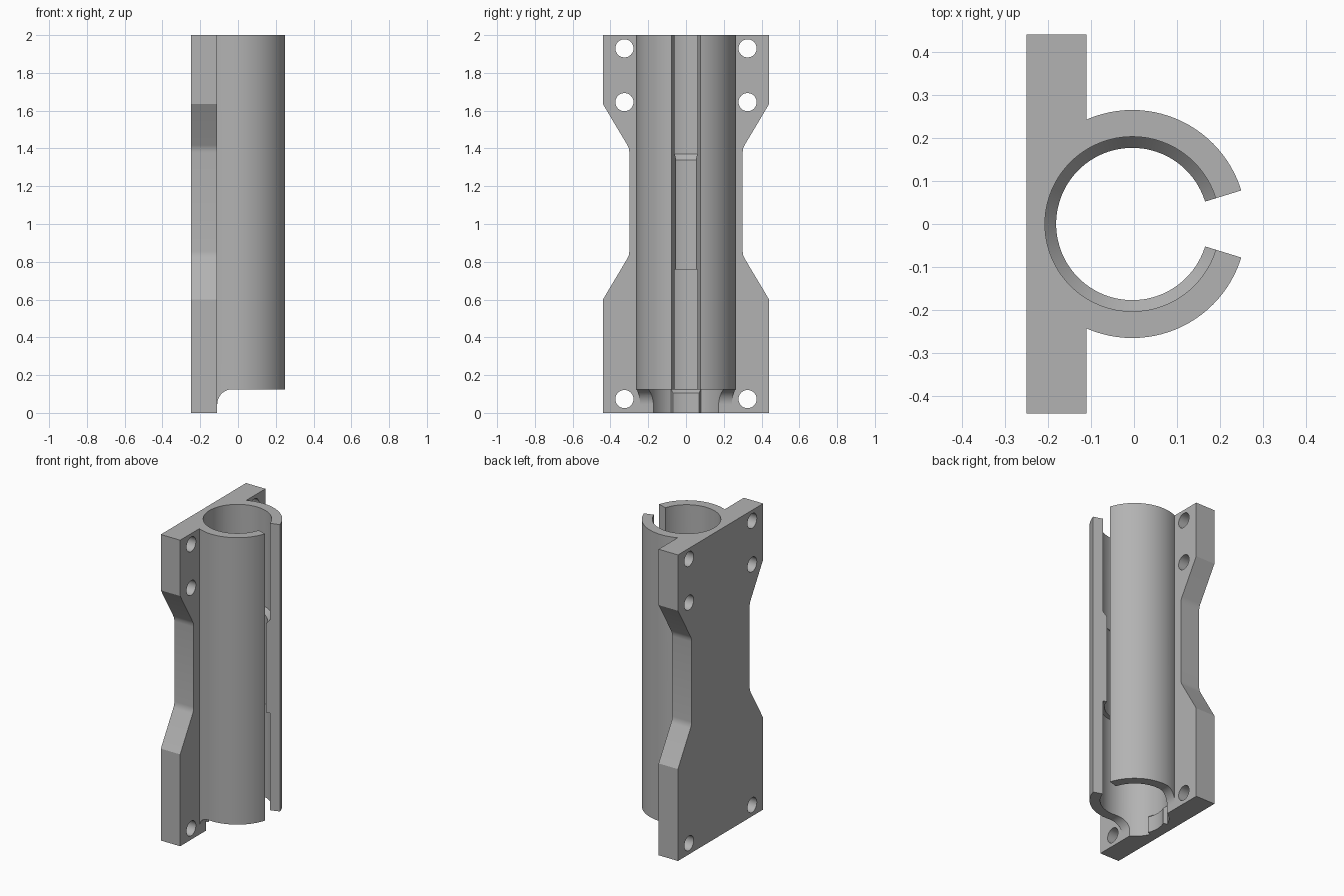
import bpy, bmesh, math
from mathutils import Vector, Matrix

if "Cube" in bpy.data.objects:
    bpy.data.objects.remove(bpy.data.objects["Cube"])

grey = bpy.data.materials.new("plain_grey")
grey.use_nodes = True
COLOUR = (0.45, 0.45, 0.45, 1)
grey.diffuse_color = COLOUR
grey.node_tree.nodes["Principled BSDF"].inputs["Base Color"].default_value = COLOUR

AXIS_X = -0.004
OUTER, BORE, NARROW = 0.265, 0.203, 0.177


def finish(name, bm):
    bmesh.ops.remove_doubles(bm, verts=bm.verts, dist=1e-5)
    bmesh.ops.recalc_face_normals(bm, faces=bm.faces)
    mesh = bpy.data.meshes.new(name)
    bm.to_mesh(mesh)
    bm.free()
    mesh.materials.append(grey)
    ob = bpy.data.objects.new(name, mesh)
    bpy.context.collection.objects.link(ob)
    return ob


def prism(name, points, direction):
    """Extrude a closed outline along a direction."""
    bm = bmesh.new()
    face = bm.faces.new([bm.verts.new(p) for p in points])
    ext = bmesh.ops.extrude_face_region(bm, geom=[face])
    moved = [v for v in ext["geom"] if isinstance(v, bmesh.types.BMVert)]
    bmesh.ops.translate(bm, verts=moved, vec=Vector(direction))
    return finish(name, bm)


def lathe(name, profile, start=0, sweep=360, steps=96):
    """Turn a closed (radius, z) outline about the tube axis."""
    bm = bmesh.new()
    a = math.radians(start)
    verts = [bm.verts.new((r * math.cos(a), r * math.sin(a), z)) for r, z in profile]
    face = bm.faces.new(verts)
    geom = verts + list(face.edges) + [face]
    if sweep == 360:
        bm.faces.remove(face)
        geom = verts + list(bm.edges)
    else:
        bmesh.ops.duplicate(bm, geom=geom)
        copies = [v for v in bm.verts if v not in verts]
        bmesh.ops.rotate(bm, verts=copies, cent=(0, 0, 0),
                         matrix=Matrix.Rotation(math.radians(sweep), 3, "Z"))
        geom = verts + list(face.edges)
    bmesh.ops.spin(bm, geom=geom, cent=(0, 0, 0), axis=(0, 0, 1),
                   angle=math.radians(sweep), steps=steps, use_merge=False)
    bmesh.ops.translate(bm, verts=bm.verts, vec=(AXIS_X, 0, 0))
    return finish(name, bm)


def combine(target, tool, operation):
    mod = target.modifiers.new(operation.lower(), "BOOLEAN")
    mod.operation, mod.solver, mod.object = operation, "EXACT", tool
    bpy.context.view_layer.objects.active = target
    bpy.ops.object.modifier_apply(modifier=mod.name)
    bpy.data.objects.remove(tool)


# Waisted mounting plate
side = [(0.44, 0), (0.44, 0.6), (0.31, 0.818), (0.302, 0.835), (0.3, 0.855),
        (0.3, 1.38), (0.302, 1.4), (0.31, 1.417), (0.44, 1.635), (0.44, 2)]
outline = [(-0.25, y, z) for y, z in side] + [(-0.25, -y, z) for y, z in reversed(side)]
holder = prism("tube_holder", outline, (0.14, 0, 0))

# Tube body, trimmed at the bottom with a rounded inside corner
tube = lathe("tube", [(0, 0), (OUTER, 0), (OUTER, 2), (0, 2)])
corner = []
for i in range(13):
    a = math.radians(180 - 90 * i / 12)
    corner.append((-0.03 + 0.08 * math.cos(a), -0.5, 0.045 + 0.08 * math.sin(a)))
trim = prism("trim", [(-0.11, -0.5, -0.1)] + corner + [(0.5, -0.5, 0.125), (0.5, -0.5, -0.1)],
             (0, 1, 0))
combine(tube, trim, "DIFFERENCE")
back = prism("back", [(-0.4, -0.5, -0.1), (-0.18, -0.5, -0.1), (-0.18, -0.5, 2.1),
                      (-0.4, -0.5, 2.1)], (0, 1, 0))
combine(tube, back, "DIFFERENCE")
combine(holder, tube, "UNION")

# Stepped bore with a narrow middle collar
bore = lathe("bore", [(0, -0.1), (BORE, -0.1), (BORE, 0.76), (NARROW, 0.76),
                      (NARROW, 1.34), (BORE, 1.37), (BORE, 2.1), (0, 2.1)])
combine(holder, bore, "DIFFERENCE")

# Lengthwise slot with radial walls
reach = 0.5 * math.tan(math.radians(17.1))
slot = prism("slot", [(AXIS_X, 0, -0.1), (AXIS_X + 0.5, -reach, -0.1),
                      (AXIS_X + 0.5, reach, -0.1)], (0, 0, 2.3))
combine(holder, slot, "DIFFERENCE")

# Screw holes
for y in (-0.326, 0.326):
    for z in (0.073, 1.645, 1.93):
        ring = [(-0.4, y + 0.048 * math.cos(math.tau * i / 32),
                 z + 0.048 * math.sin(math.tau * i / 32)) for i in range(32)]
        combine(holder, prism("hole", ring, (0.4, 0, 0)), "DIFFERENCE")

# Locating key at the foot of the bore
key = lathe("locating_key", [(NARROW, 0), (BORE + 0.01, 0), (BORE + 0.01, 0.125),
                             (BORE, 0.125), (NARROW, 0.105)], 157, 46, 14)

for ob in (holder, key):
    bpy.ops.object.select_all(action="DESELECT")
    ob.select_set(True)
    bpy.context.view_layer.objects.active = ob
    bpy.ops.object.shade_smooth_by_angle(angle=math.radians(25))
